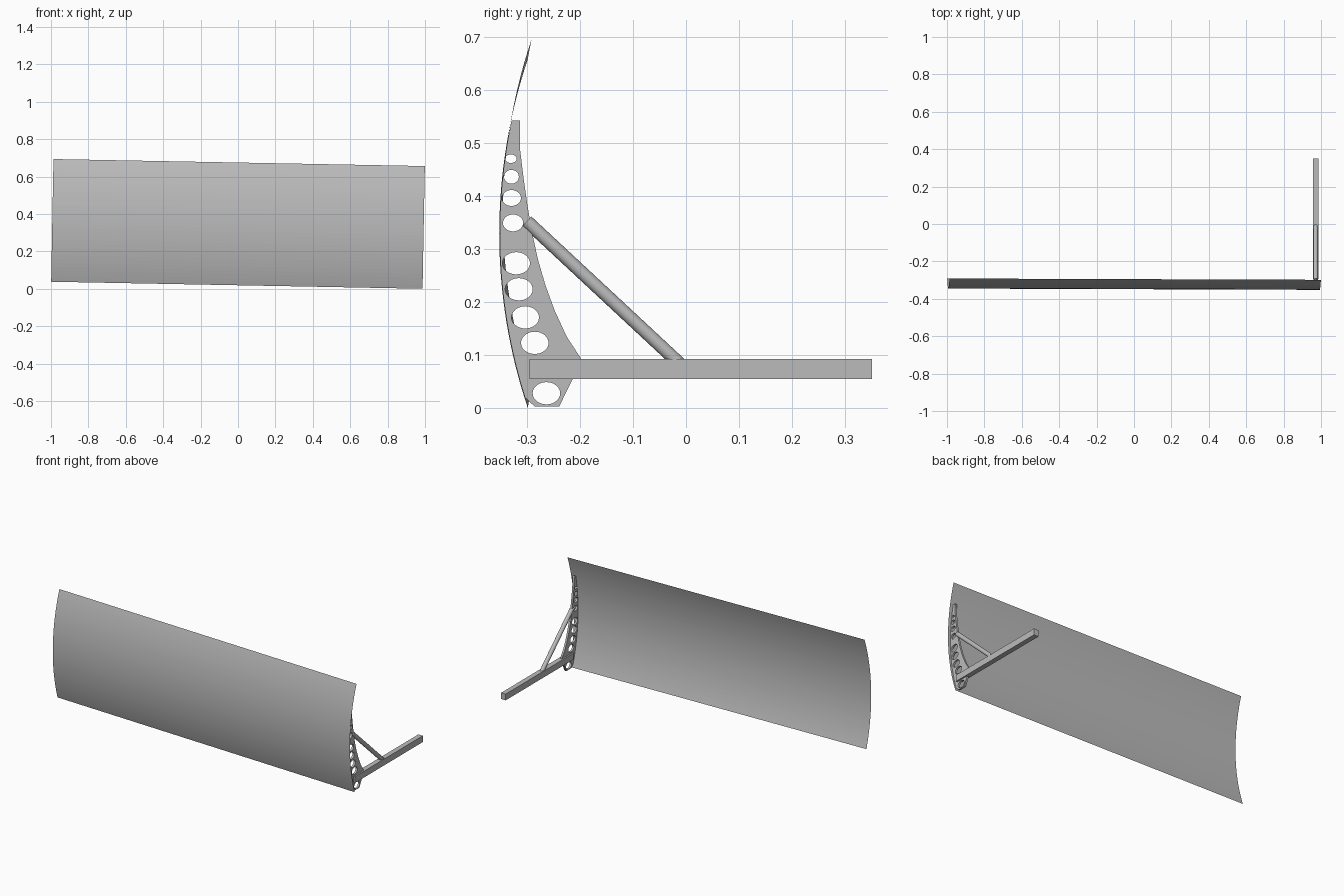
import bpy, bmesh, math
from mathutils import Vector

cube = bpy.data.objects.get("Cube")
if cube:
    bpy.data.objects.remove(cube, do_unlink=True)

steel = bpy.data.materials.new("grey_steel")
steel.use_nodes = True
grey = (0.5, 0.5, 0.5, 1)
steel.diffuse_color = grey
steel.node_tree.nodes["Principled BSDF"].inputs["Base Color"].default_value = grey


def add_object(name, data):
    obj = bpy.data.objects.new(name, data)
    bpy.context.collection.objects.link(obj)
    data.materials.append(steel)
    return obj


def mesh_object(name, bm):
    mesh = bpy.data.meshes.new(name)
    bm.to_mesh(mesh)
    bm.free()
    return add_object(name, mesh)


# Curved sheet, slightly rolled and turned
HALF_LENGTH, HALF_HEIGHT, RADIUS, STEPS = 0.993, 0.328, 1.03, 32
sweep = math.asin(HALF_HEIGHT / RADIUS)
bm = bmesh.new()
rows = []
for i in range(STEPS + 1):
    a = sweep * (2 * i / STEPS - 1)
    y, z = RADIUS * (1 - math.cos(a)), RADIUS * math.sin(a)
    rows.append([bm.verts.new((s * HALF_LENGTH, y, z)) for s in (-1, 1)])
for low, high in zip(rows, rows[1:]):
    bm.faces.new((low[0], low[1], high[1], high[0]))
blade = mesh_object("curved_blade", bm)
blade.location = (0, -0.3485, 0.3475)
blade.rotation_euler = (0, math.radians(1.08), math.radians(-0.2))

# Support rib: filled outline with oval lightening holes
ARM_X = 0.971


def blade_y(z):
    return -0.351 + RADIUS - math.sqrt(RADIUS ** 2 - (z - 0.329) ** 2)


front_edge = [(blade_y(z), z) for z in [0.02 + 0.029 * i for i in range(19)]]
back_edge = [(-0.313, 0.542), (-0.313, 0.49), (-0.307, 0.44), (-0.3, 0.39),
             (-0.29, 0.33), (-0.279, 0.28), (-0.265, 0.232), (-0.248, 0.185),
             (-0.225, 0.135), (-0.197, 0.092), (-0.214, 0.054),
             (-0.239, 0.003), (-0.285, 0.003)]
holes = [(-0.33, 0.47, 0.011, 0.008), (-0.329, 0.436, 0.014, 0.013),
         (-0.329, 0.396, 0.018, 0.015), (-0.326, 0.349, 0.019, 0.016)]
holes += [(y, z, 0.026, 0.021) for y, z in
          [(-0.32, 0.273), (-0.315, 0.224), (-0.303, 0.171),
           (-0.285, 0.123), (-0.263, 0.028)]]

curve = bpy.data.curves.new("support_rib", "CURVE")
curve.dimensions = "2D"
curve.fill_mode = "BOTH"
curve.extrude = 0.006


def add_loop(points):
    spline = curve.splines.new("POLY")
    spline.points.add(len(points) - 1)
    for p, (u, v) in zip(spline.points, points):
        p.co = (u, v, 0, 1)
    spline.use_cyclic_u = True


add_loop(front_edge + back_edge)
for y, z, ry, rz in holes:
    turns = [math.tau * k / 24 for k in range(24)]
    add_loop([(y + ry * math.cos(t), z + rz * math.sin(t)) for t in turns])
rib = add_object("support_rib", curve)
rib.location.x = ARM_X
rib.rotation_euler = (math.pi / 2, 0, math.pi / 2)

# Square push beam
bm = bmesh.new()
bmesh.ops.create_cube(bm, size=1)
bmesh.ops.scale(bm, vec=(0.03, 0.646, 0.038), verts=bm.verts)
beam = mesh_object("push_beam", bm)
beam.location = (ARM_X, 0.028, 0.0735)

# Round diagonal brace
top, foot = Vector((ARM_X, -0.3, 0.352)), Vector((ARM_X, -0.01, 0.082))
axis = top - foot
bm = bmesh.new()
bmesh.ops.create_cone(bm, cap_ends=True, segments=24, radius1=0.0125,
                      radius2=0.0125, depth=axis.length)
brace = mesh_object("diagonal_brace", bm)
brace.location = (top + foot) / 2
brace.rotation_euler = axis.to_track_quat("Z", "Y").to_euler()

# Smooth the round brace, keep its ends crisp
bpy.ops.object.select_all(action="DESELECT")
brace.select_set(True)
bpy.context.view_layer.objects.active = brace
bpy.ops.object.shade_smooth_by_angle(angle=math.radians(35))
